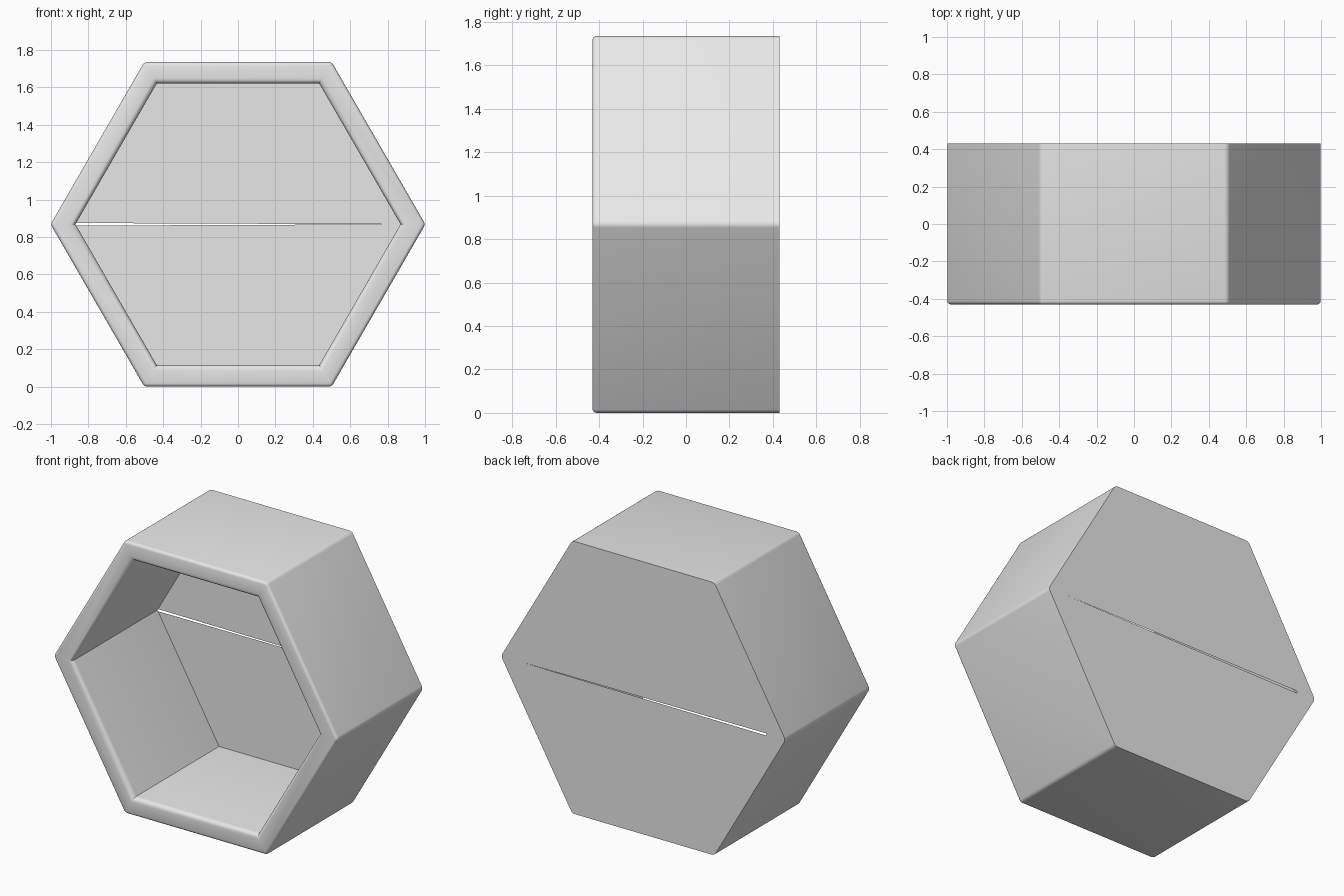
import bpy
import bmesh
from math import cos, sin, pi

cube = bpy.data.objects.get("Cube")
if cube:
    bpy.data.objects.remove(cube)

OUTER, INNER = 1.002, 0.869
FRONT, BACK = -0.43, 0.43
MID = OUTER * sin(pi / 3)

grey = bpy.data.materials.new("light grey")
grey.use_nodes = True
colour = (0.8, 0.8, 0.8, 1)
grey.diffuse_color = colour
grey.node_tree.nodes["Principled BSDF"].inputs["Base Color"].default_value = colour


def hexagon(bm, radius, y):
    return [bm.verts.new((radius * cos(i * pi / 3), y, MID + radius * sin(i * pi / 3)))
            for i in range(6)]


def finish(bm, name):
    mesh = bpy.data.meshes.new(name)
    bm.to_mesh(mesh)
    bm.free()
    obj = bpy.data.objects.new(name, mesh)
    mesh.materials.append(grey)
    bpy.context.collection.objects.link(obj)
    return obj


# Hexagonal frame: outer wall, front rim, inner wall and back rim
bm = bmesh.new()
rings = [hexagon(bm, OUTER, BACK), hexagon(bm, OUTER, FRONT),
         hexagon(bm, INNER, FRONT), hexagon(bm, INNER, BACK)]
for k in range(4):
    a, b = rings[k], rings[(k + 1) % 4]
    for i in range(6):
        j = (i + 1) % 6
        bm.faces.new((a[i], a[j], b[j], b[i]))
bmesh.ops.recalc_face_normals(bm, faces=bm.faces)

# Round the rim's inner edge, then its outer edge and the long outer corners
inner_lip = [bm.edges.get((rings[2][i], rings[2][i - 1])) for i in range(6)]
outer_lip = [bm.edges.get((rings[1][i], rings[1][i - 1])) for i in range(6)]
corners = [bm.edges.get((rings[0][i], rings[1][i])) for i in range(6)]
for edges, width in ((inner_lip, 0.03), (outer_lip + corners, 0.018)):
    bmesh.ops.bevel(bm, geom=edges, offset=width, segments=4, profile=0.5, affect='EDGES')
frame = finish(bm, "hexagon_frame")
bpy.context.view_layer.objects.active = frame
frame.select_set(True)
bpy.ops.object.shade_smooth_by_angle(angle=pi / 6)

# Thin back panel in two halves, parted by a narrow wedge-shaped slit
for name, side in (("upper_back_panel", 1), ("lower_back_panel", -1)):
    bm = bmesh.new()
    points = [(INNER * cos(i * pi / 3), MID + side * INNER * sin(i * pi / 3)) for i in range(4)]
    points[3] = (-INNER, MID + side * 0.007)
    face = bm.faces.new([bm.verts.new((x, BACK, z)) for x, z in points])
    face.normal_update()
    if face.normal.y < 0:
        face.normal_flip()
    finish(bm, name)
